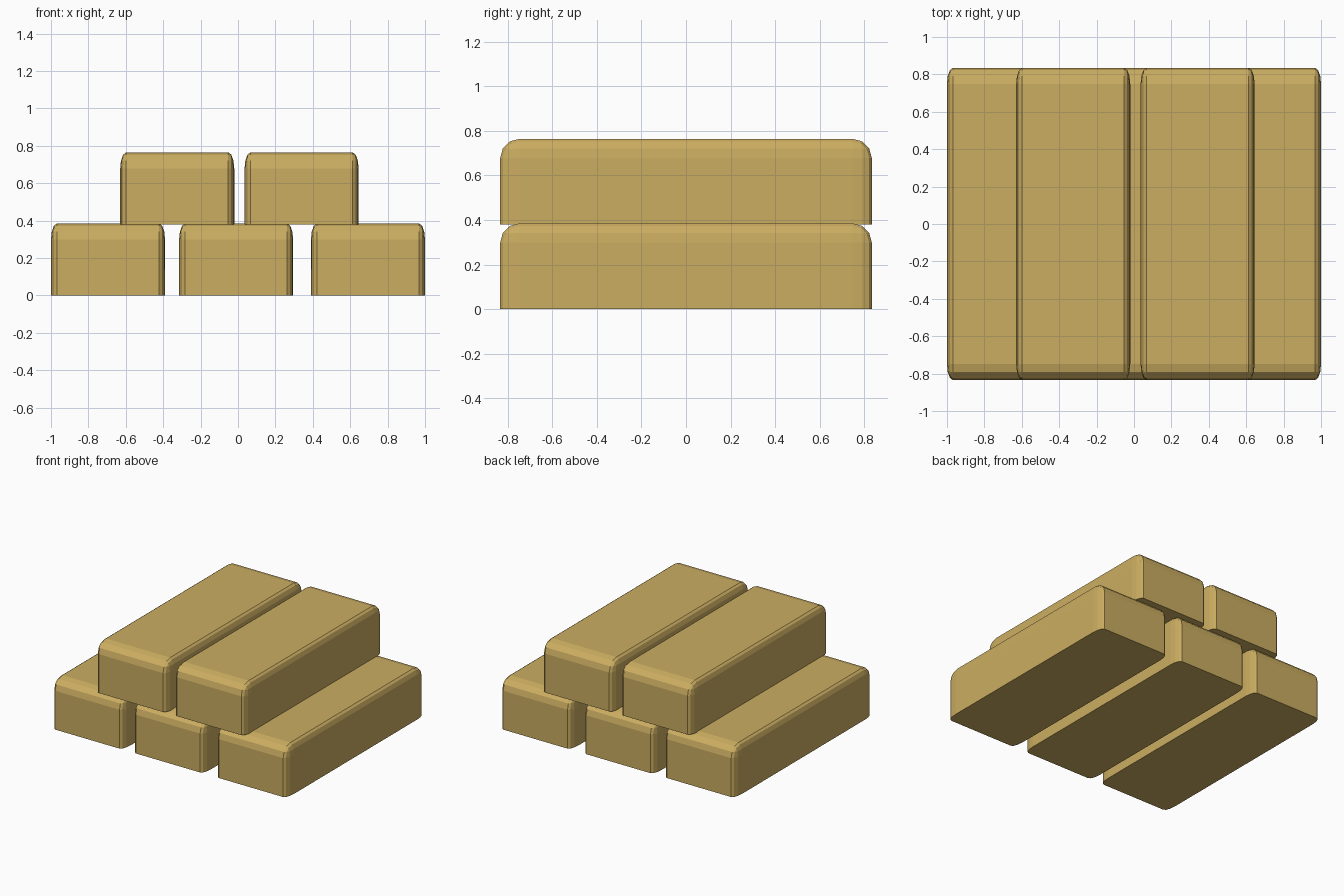
import bpy, bmesh
from mathutils import Matrix

if "Cube" in bpy.data.objects:
    bpy.data.objects.remove(bpy.data.objects["Cube"])

W, L, H = 0.61, 1.67, 0.385     # bar size
R, SQUASH = 0.087, 0.37         # rounding radius, narrower across the width

gold = bpy.data.materials.new("gold")
gold.diffuse_color = (0.60, 0.42, 0.12, 1)
gold.use_nodes = True
gold.node_tree.nodes["Principled BSDF"].inputs["Base Color"].default_value = gold.diffuse_color

def bar(name, x, z):
    # box with every edge rounded except around the flat base
    bm = bmesh.new()
    bmesh.ops.create_cube(bm, size=1)
    bmesh.ops.scale(bm, vec=(W / SQUASH, L, H), verts=bm.verts)
    edges = [e for e in bm.edges if any(v.co.z > 0 for v in e.verts)]
    bmesh.ops.bevel(bm, geom=edges, offset=R, segments=3, profile=0.5,
                    affect='EDGES', clamp_overlap=True)
    bmesh.ops.scale(bm, vec=(SQUASH, 1, 1), verts=bm.verts)
    bmesh.ops.translate(bm, vec=(x, 0, z + H / 2), verts=bm.verts)
    bmesh.ops.recalc_face_normals(bm, faces=bm.faces)
    me = bpy.data.meshes.new(name)
    bm.to_mesh(me)
    bm.free()
    me.materials.append(gold)
    bpy.context.collection.objects.link(bpy.data.objects.new(name, me))

# bottom row of three, top row of two
for i, x in enumerate((-0.695, -0.01, 0.695)):
    bar(f"bottom_bar_{i + 1}", x, 0)
for i, x in enumerate((-0.325, 0.34)):
    bar(f"top_bar_{i + 1}", x, 0.38)
